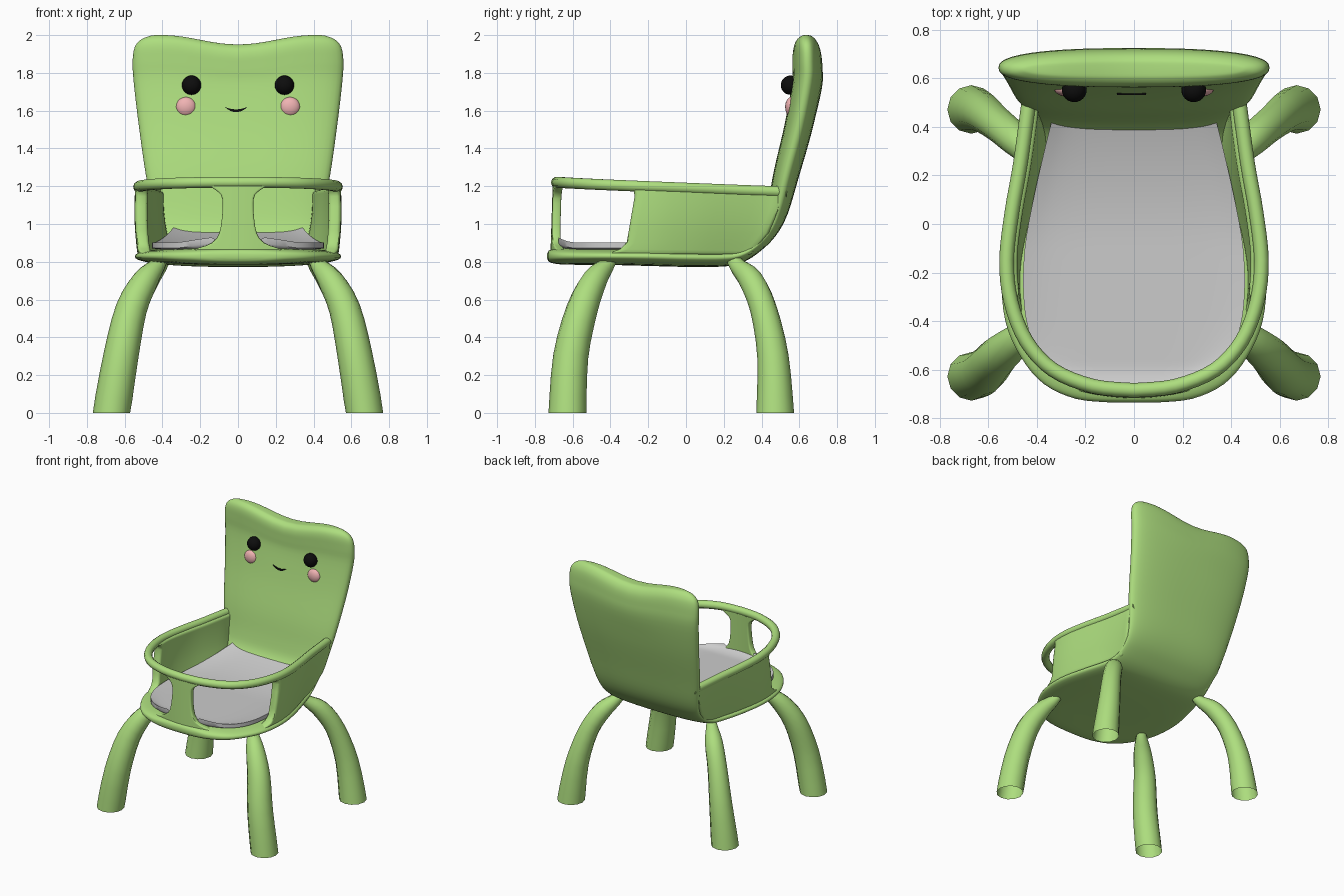
import bpy, bmesh, math
from mathutils import Vector

if "Cube" in bpy.data.objects:
    bpy.data.objects.remove(bpy.data.objects["Cube"])


def material(name, rgb):
    m = bpy.data.materials.new(name)
    m.diffuse_color = (*rgb, 1)
    m.use_nodes = True
    m.node_tree.nodes["Principled BSDF"].inputs["Base Color"].default_value = m.diffuse_color
    return m


GREEN = material("green", (0.42, 0.73, 0.21))
BLACK = material("black", (0.004, 0.004, 0.004))
PINK = material("pink", (0.87, 0.45, 0.45))


def spline(pts, n=4):
    """Catmull-Rom through tuples of any length."""
    p = [pts[0]] + list(pts) + [pts[-1]]
    out = []
    for i in range(1, len(p) - 2):
        for k in range(n):
            t = k / n
            out.append(tuple(0.5 * (2 * b + (c - a) * t + (2 * a - 5 * b + 4 * c - d) * t * t
                                    + (3 * b - a - 3 * c + d) * t ** 3)
                             for a, b, c, d in zip(*p[i - 1:i + 3])))
    return out + [tuple(pts[-1])]


def table(x, pts):
    """Linear lookup in sorted (x, value) pairs."""
    if x <= pts[0][0]:
        return pts[0][1]
    for (a, va), (b, vb) in zip(pts, pts[1:]):
        if x <= b:
            return va + (vb - va) * (x - a) / max(b - a, 1e-6)
    return pts[-1][1]


def build(name, rows, closed, mat, thick=0, offset=0, bevel=0.012, cap_end=True):
    """Skin rows of points; closed rows are capped, open ones thickened."""
    bm = bmesh.new()
    vs = [[bm.verts.new(p) for p in r] for r in rows]
    n = len(rows[0])
    for a, b in zip(vs, vs[1:]):
        for j in range(n if closed else n - 1):
            k = (j + 1) % n
            bm.faces.new((a[j], a[k], b[k], b[j]))
    if closed:
        # caps bridged straight across the ring
        for r in (vs[0], vs[-1]) if cap_end else (vs[0],):
            for j in range(n // 2):
                quad = [r[j], r[j + 1], r[n - j - 1], r[(n - j) % n]]
                bm.faces.new(list(dict.fromkeys(quad)))
    bmesh.ops.recalc_face_normals(bm, faces=bm.faces)
    me = bpy.data.meshes.new(name)
    bm.to_mesh(me)
    bm.free()
    ob = bpy.data.objects.new(name, me)
    bpy.context.collection.objects.link(ob)
    if mat:
        me.materials.append(mat)
    bpy.ops.object.select_all(action='DESELECT')
    bpy.context.view_layer.objects.active = ob
    ob.select_set(True)
    if thick:
        s = ob.modifiers.new("thickness", 'SOLIDIFY')
        s.thickness, s.offset = thick, offset
        bpy.ops.object.modifier_apply(modifier=s.name)
        if bevel:
            b = ob.modifiers.new("round", 'BEVEL')
            b.width, b.segments, b.angle_limit = bevel, 2, math.radians(50)
            bpy.ops.object.modifier_apply(modifier=b.name)
    bpy.ops.object.shade_smooth_by_angle(angle=math.radians(45))
    return ob


def tube(name, pts, ref, sides, mat, floor=False):
    """Round tube through (x, y, z, radius) points; floor leaves a flat open end."""
    rows = []
    for i, p in enumerate(pts):
        a, b = pts[max(i - 1, 0)], pts[min(i + 1, len(pts) - 1)]
        t = (Vector(b[:3]) - Vector(a[:3])).normalized()
        u = t.cross(Vector(ref)).normalized()
        v = u.cross(t)
        ring = [Vector(p[:3]) + p[3] * (u * math.cos(q) + v * math.sin(q))
                for q in (math.tau * k / sides for k in range(sides))]
        if floor and i == len(pts) - 1:
            for r in ring:
                r.z = 0
        rows.append(ring)
    return build(name, rows, True, mat, cap_end=not floor)


# Seat pan and backrest: one slab along a profile of (y, z, half width, half thickness)
PATH = spline([(-.735, .83, .10, .012), (-.72, .83, .24, .033), (-.66, .83, .37, .044),
               (-.55, .83, .465, .046), (-.4, .83, .53, .047), (-.2, .828, .545, .05),
               (0, .823, .51, .05), (.2, .823, .455, .048), (.29, .838, .435, .042),
               (.37, .883, .425, .036), (.44, .96, .43, .042), (.485, 1.07, .45, .056),
               (.53, 1.26, .488, .068), (.597, 1.52, .525, .075), (.64, 1.75, .552, .08),
               (.643, 1.86, .558, .08), (.64, 1.935, .547, .076), (.637, 1.975, .515, .062),
               (.637, 1.996, .465, .038), (.637, 2.0, .43, .018)])


def power(v, e):
    return math.copysign(abs(v) ** e, v)


rows = []
for i, (y, z, w, th) in enumerate(PATH):
    a, b = PATH[max(i - 1, 0)], PATH[min(i + 1, len(PATH) - 1)]
    t = Vector((0, b[0] - a[0], b[1] - a[1])).normalized()
    if z > 1.8:
        t = Vector((0, 0, 1))
    nrm = Vector((0, -t.z, t.y))
    ring = []
    for k in range(48):
        q = math.tau * k / 48
        p = Vector((w * power(math.cos(q), .8), y, z)) + nrm * th * power(math.sin(q), .8)
        ramp = min(max((z - 1.6) / .35, 0), 1)
        if abs(p.x) < .4:
            p.z -= .05 * ramp * math.cos(math.pi * p.x / .8) ** 2
        ring.append(p)
    rows.append(ring)
build("seat_and_backrest", rows, True, GREEN)

# Guard rail around the seat
HALF = spline([(.43, .53, 1.17), (.468, .25, 1.18), (.503, .05, 1.188), (.525, -.15, 1.196),
               (.507, -.32, 1.203), (.445, -.48, 1.21), (.335, -.6, 1.216), (.17, -.668, 1.22),
               (0, -.685, 1.22)])
rail = HALF + [(-x, y, z) for x, y, z in HALF[-2::-1]]
tube("guard_rail", [(*p, .03) for p in rail], (0, 0, 1), 10, GREEN)

# Side walls between seat edge and rail
base_w = [(p[0], p[2]) for p in PATH if p[1] < 1.8]
rail_x = sorted((p[1], p[0]) for p in HALF)
rail_z = sorted((p[1], p[2]) for p in HALF)
front_edge = [(0, -.42), (.08, -.345), (.18, -.312), (.85, -.27), (.93, -.275), (1, -.31)]
back_edge = [(0, .34), (.35, .44), (.7, .49), (1, .51)]
for side, label in ((1, "right"), (-1, "left")):
    rows = []
    for v in (0, .08, .18, .35, .5, .7, .85, .93, 1):
        row = []
        for i in range(17):
            y0, y1 = table(v, front_edge), table(v, back_edge)
            y = y0 + (y1 - y0) * i / 16
            x0, x1 = table(y, base_w) - .045, table(y, rail_x) - .012
            x = x0 + (x1 - x0) * v + .01 * math.sin(math.pi * v)
            row.append((side * x, y, .84 + (table(y, rail_z) - .84) * v))
        rows.append(row)
    build(label + "_side_wall", rows, False, GREEN, .064, bevel=.018)

# Front post, flared into the seat and the rail
rows = []
for z, w in spline([(.85, .27), (.875, .2), (.90, .135), (.95, .098), (1.03, .084), (1.11, .08),
                    (1.155, .09), (1.185, .125), (1.215, .17)], 2):
    yc = -.695 + .012 * (z - .85) / .37
    rows.append([(w * k / 6, yc + .6 * (w * k / 6) ** 2, z) for k in range(-6, 7)])
build("front_post", rows, False, GREEN, .045)

# Grey seat cushion, rising towards the back and along its edges
rows = []
for y, w in spline([(-.675, .14), (-.64, .25), (-.56, .365), (-.45, .43), (-.3, .455), (-.1, .45),
                    (.1, .415), (.3, .37), (.42, .34)]):
    lift = .08 * (max(y + .1, 0) / .52) ** 2 + .03 * (max(-y - .58, 0) / .1) ** 2
    rows.append([(w * k / 10, y, .884 + lift + .018 * abs(k / 10) ** 6) for k in range(-10, 11)])
under = [[(x, y, z - .03) for x, y, z in reversed(r)] for r in rows]
build("seat_cushion", [a + b for a, b in zip(rows, under)], True, None)

# Splayed legs, narrow at the top, open at the floor
FRONT = [(.40, -.39, .82, .03), (.43, -.425, .775, .045), (.49, -.485, .70, .068),
         (.565, -.55, .55, .083), (.62, -.61, .3, .093), (.67, -.628, 0, .1)]
REAR = [(.38, .235, .83, .03), (.42, .275, .775, .045), (.485, .345, .70, .066),
        (.56, .41, .55, .071), (.625, .46, .3, .083), (.67, .472, 0, .1)]
for side, label in ((1, "right"), (-1, "left")):
    for pts, where in ((FRONT, "front"), (REAR, "rear")):
        tube(f"{where}_{label}_leg", spline([(side * x, y, z, r) for x, y, z, r in pts], 3),
             (0, 1, 0), 12, GREEN, True)


# Eyes and cheeks
def ball(name, loc, scale, mat):
    bpy.ops.mesh.primitive_uv_sphere_add(segments=24, ring_count=14, radius=1, location=loc)
    ob = bpy.context.object
    ob.name, ob.scale = name, scale
    ob.data.materials.append(mat)
    bpy.ops.object.shade_smooth()


for side, label in ((1, "right"), (-1, "left")):
    ball(label + "_eye", (side * .246, .552, 1.735), (.051, .05, .051), BLACK)
    ball(label + "_cheek", (side * .275, .557, 1.62), (.054, .032, .052), PINK)

# Smiling mouth: thin crescent
rows = []
for k in range(-6, 7):
    s = k / 6
    top, low = 1.607 + .013 * s * s, 1.592 + .0275 * s * s
    rows.append([(-.01 + .06 * s, .542, low), (-.01 + .06 * s, .542, top)])
build("mouth", rows, False, BLACK, .02, 0, 0)
